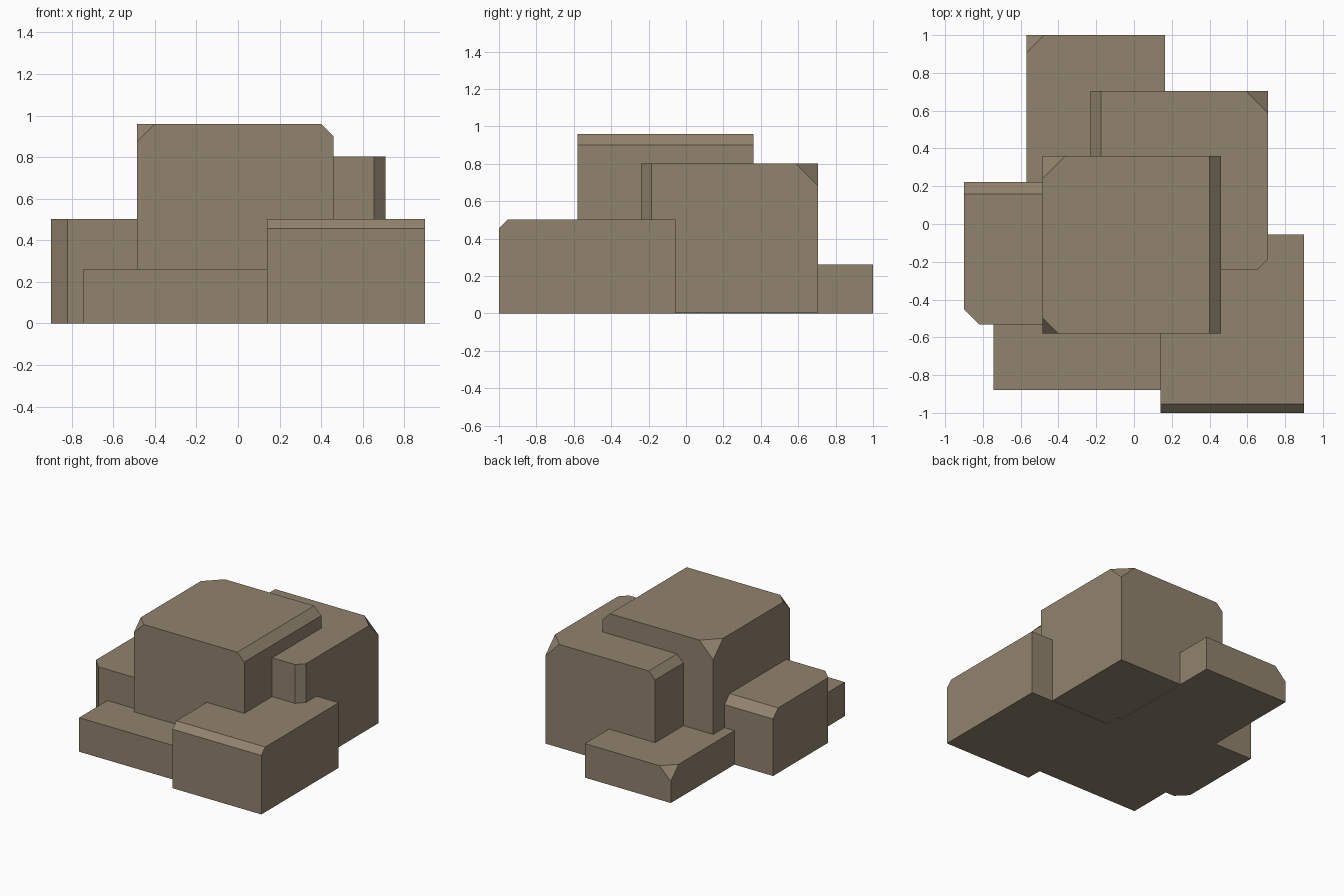
import bpy, bmesh
from mathutils import Vector

if "Cube" in bpy.data.objects:
    bpy.data.objects.remove(bpy.data.objects["Cube"])

stone = bpy.data.materials.new("brown_stone")
stone.diffuse_color = (0.285, 0.228, 0.155, 1)
stone.use_nodes = True
stone.node_tree.nodes["Principled BSDF"].inputs["Base Color"].default_value = stone.diffuse_color


def block(name, lo, hi, cuts):
    """Box from lo to hi; each cut is (signs, size): two signs bevel an edge, three clip a corner."""
    lo, hi = Vector(lo), Vector(hi)
    mid, dim = (lo + hi) / 2, hi - lo
    bm = bmesh.new()
    bmesh.ops.create_cube(bm, size=1)
    for v in bm.verts:
        v.co = Vector(c * d + m for c, d, m in zip(v.co, dim, mid))
    for signs, size in cuts:
        n = Vector(signs)
        point = Vector(m + s * d / 2 for m, s, d in zip(mid, n, dim))
        point -= n * size / n.length_squared
        res = bmesh.ops.bisect_plane(
            bm, geom=bm.verts[:] + bm.edges[:] + bm.faces[:], dist=1e-5,
            plane_co=point, plane_no=n, clear_outer=True)
        rim = [e for e in res["geom_cut"] if isinstance(e, bmesh.types.BMEdge)]
        bmesh.ops.edgeloop_fill(bm, edges=rim)
    bmesh.ops.recalc_face_normals(bm, faces=bm.faces[:])
    me = bpy.data.meshes.new(name)
    bm.to_mesh(me)
    bm.free()
    me.materials.append(stone)
    bpy.context.collection.objects.link(bpy.data.objects.new(name, me))


# Tall centre block
block("centre_block", (-0.485, -0.58, 0.005), (0.46, 0.36, 0.96),
      [((1, 0, 1), 0.06), ((-1, 1, 1), 0.12), ((-1, -1, 1), 0.085)])
# Second tallest, back right
block("back_right_block", (-0.23, -0.24, 0.005), (0.71, 0.705, 0.803),
      [((-1, 0, 1), 0.055), ((1, 1, 1), 0.12), ((1, -1, 0), 0.055)])
# Front right
block("front_right_block", (0.14, -1.0, 0), (0.90, -0.055, 0.503),
      [((0, -1, 1), 0.047)])
# Left side
block("left_block", (-0.90, -0.533, 0), (-0.10, 0.222, 0.503),
      [((0, 1, 1), 0.062), ((-1, -1, 0), 0.081)])
# Low slabs at front and back
block("front_slab", (-0.743, -0.88, 0), (0.20, 0.06, 0.263), [])
block("back_slab", (-0.57, 0.0, 0), (0.165, 1.0, 0.263),
      [((-1, 1, 1), 0.095)])
